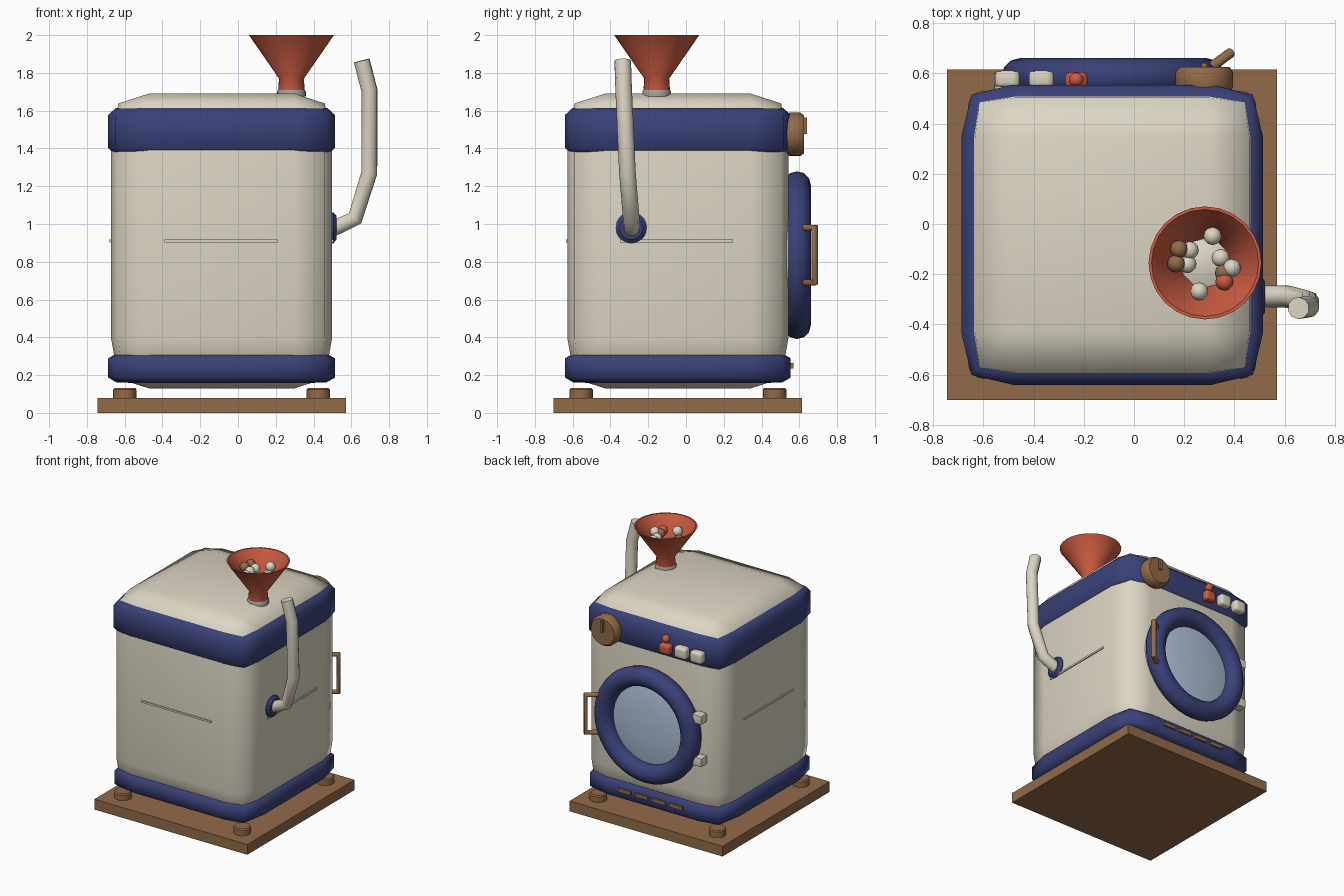
import bpy, bmesh, math
from mathutils import Vector, Matrix

if "Cube" in bpy.data.objects:
    bpy.data.objects.remove(bpy.data.objects["Cube"])

CX, CY = -0.087, -0.043          # centre of the washer body


def mat(name, rgb):
    m = bpy.data.materials.new(name)
    m.diffuse_color = (*rgb, 1)
    m.use_nodes = True
    m.node_tree.nodes["Principled BSDF"].inputs["Base Color"].default_value = m.diffuse_color
    return m


cream = mat("cream", (0.72, 0.67, 0.55))
navy = mat("navy", (0.042, 0.054, 0.19))
brown = mat("brown", (0.29, 0.145, 0.066))
red = mat("red", (0.59, 0.105, 0.053))
glass = mat("pale_blue_glass", (0.43, 0.53, 0.68))
grey = mat("warm_grey", (0.36, 0.34, 0.30))

ROT = {"z": Matrix(), "y": Matrix.Rotation(-math.pi / 2, 4, "X"),
       "x": Matrix.Rotation(math.pi / 2, 4, "Y")}


def finish(name, bm, m, angle=None):
    bmesh.ops.recalc_face_normals(bm, faces=bm.faces)
    me = bpy.data.meshes.new(name)
    bm.to_mesh(me)
    bm.free()
    ob = bpy.data.objects.new(name, me)
    bpy.context.collection.objects.link(ob)
    me.materials.append(m)
    bpy.ops.object.select_all(action="DESELECT")
    ob.select_set(True)
    bpy.context.view_layer.objects.active = ob
    if angle:
        bpy.ops.object.shade_smooth_by_angle(angle=math.radians(angle))
    return ob


def box(name, centre, size, m, bevel=0, angle=None):
    """Unit cube, optionally with rounded edges, then scaled to size."""
    bm = bmesh.new()
    bmesh.ops.create_cube(bm, size=1)
    if bevel:
        bmesh.ops.bevel(bm, geom=bm.edges[:], offset=bevel, segments=2,
                        profile=0.65, affect="EDGES")
    bmesh.ops.scale(bm, vec=size, verts=bm.verts)
    bmesh.ops.translate(bm, vec=centre, verts=bm.verts)
    return finish(name, bm, m, angle)


def lathe(name, centre, profile, m, axis="z", n=24, closed=False):
    """Spin (radius, height) points round an axis."""
    bm = bmesh.new()
    rings = [[bm.verts.new((r * math.cos(2 * math.pi * i / n),
                            r * math.sin(2 * math.pi * i / n), h))
              for i in range(n)] for r, h in profile]
    pairs = list(zip(rings, rings[1:]))
    if closed:
        pairs.append((rings[-1], rings[0]))
    else:
        bm.faces.new(rings[0])
        bm.faces.new(rings[-1])
    for a, b in pairs:
        for i in range(n):
            j = (i + 1) % n
            bm.faces.new((a[i], a[j], b[j], b[i]))
    bm.transform(Matrix.Translation(centre) @ ROT[axis])
    return finish(name, bm, m, 40)


def ball(name, centre, r, m, squash=(1, 1, 1)):
    bm = bmesh.new()
    bmesh.ops.create_uvsphere(bm, u_segments=12, v_segments=8, radius=r)
    bmesh.ops.scale(bm, vec=squash, verts=bm.verts)
    bmesh.ops.translate(bm, vec=centre, verts=bm.verts)
    return finish(name, bm, m, 60)


def tube(name, points, r, m):
    cu = bpy.data.curves.new(name, "CURVE")
    cu.dimensions = "3D"
    cu.bevel_depth, cu.bevel_resolution, cu.use_fill_caps = r, 3, True
    sp = cu.splines.new("POLY")
    sp.points.add(len(points) - 1)
    for p, co in zip(sp.points, points):
        p.co = (*co, 1)
    ob = bpy.data.objects.new(name, cu)
    bpy.context.collection.objects.link(ob)
    cu.materials.append(m)
    bpy.ops.object.select_all(action="DESELECT")
    ob.select_set(True)
    bpy.context.view_layer.objects.active = ob
    bpy.ops.object.convert(target="MESH")
    bpy.ops.object.shade_smooth_by_angle(angle=math.radians(50))


# base board and feet
box("base_board", (CX, CY, 0.04), (1.315, 1.315, 0.08), brown)
for sx in (-1, 1):
    for sy in (-1, 1):
        lathe("foot", (CX + sx * 0.512, CY + sy * 0.512, 0.08),
              [(0.062, 0), (0.062, 0.043), (0.054, 0.052)], brown, n=16)

# body and its two bands
box("body", (CX, CY, 0.91), (1.17, 1.17, 1.56), cream, 0.17, 180)
box("top_band", (CX, CY, 1.49), (1.20, 1.195, 0.265), navy, 0.17, 180)
box("bottom_band", (CX, CY, 0.238), (1.20, 1.195, 0.165), navy, 0.19, 180)

# thin seams on front, left and right
box("front_seam", (-0.09, CY - 0.585, 0.91), (0.60, 0.016, 0.014), cream)
for s in (-1, 1):
    box("side_seam", (CX + s * 0.585, -0.05, 0.91), (0.016, 0.60, 0.014), cream)

# round door at the back
DOOR = (-0.083, 0, 0.835)
ring = [(0.371 + 0.073 * math.cos(a * math.pi / 6),
         0.588 + 0.073 * math.sin(a * math.pi / 6)) for a in range(12)]
lathe("door_ring", DOOR, ring, navy, "y", 40, True)
lathe("door_gasket", DOOR, [(0.425, 0.52), (0.425, 0.556)], glass, "y", 40)
lathe("door_glass", DOOR, [(0.34, 0.54), (0.33, 0.575), (0.25, 0.592),
                           (0.13, 0.602), (0.01, 0.605)], glass, "y", 40)
tube("door_handle", [(0.30, 0.62, 0.98), (0.385, 0.682, 0.98),
                     (0.385, 0.682, 0.69), (0.30, 0.62, 0.69)], 0.02, brown)
for dz in (-0.165, 0.165):
    box("door_hinge", (-0.515, 0.57, 0.835 + dz), (0.085, 0.075, 0.07),
        cream, 0.2, 60)

# control knob with pointer
lathe("knob", (0.28, 0, 1.475), [(0.108, 0.53), (0.115, 0.55), (0.115, 0.605),
                                 (0.10, 0.625)], brown, "y", 24)
box("knob_pointer", (0.28, 0.63, 1.52), (0.022, 0.022, 0.085), brown)

# buttons
for x in (-0.37, -0.505):
    box("cream_button", (x, 0.578, 1.475), (0.098, 0.065, 0.088), cream, 0.25, 180)
box("red_button", (-0.23, 0.575, 1.465), (0.088, 0.06, 0.075), red, 0.25, 180)
ball("red_button_top", (-0.23, 0.575, 1.54), 0.03, red)

# vent slots on the bottom band
for i in range(4):
    box("vent_slot", (CX + (i - 1.5) * 0.147, 0.558, 0.25), (0.11, 0.02, 0.028), brown)

# bent side pipe and flange
lathe("pipe_flange", (0, -0.29, 0.98), [(0.082, 0.48), (0.082, 0.505), (0.062, 0.522)],
      navy, "x", 20)
tube("side_pipe", [(0.48, -0.287, 0.965), (0.62, -0.29, 1.03), (0.695, -0.31, 1.27),
                   (0.695, -0.33, 1.71), (0.655, -0.335, 1.865)], 0.044, cream)

# funnel with its collar and filling
FX, FY = 0.283, -0.155
lathe("funnel_collar", (FX, FY, 0), [(0.076, 1.675), (0.076, 1.70), (0.07, 1.71)], grey)
lathe("funnel", (FX, FY, 0), [(0.072, 1.68), (0.066, 1.77), (0.225, 2.0),
                              (0.213, 2.0), (0.052, 1.772), (0.052, 1.68)],
      red, closed=True)
lathe("funnel_filling", (FX, FY, 0), [(0.085, 1.825), (0.098, 1.84), (0.06, 1.855),
                                      (0.01, 1.86)], cream, n=12)
balls = [(0.313, -0.048, cream), (0.18, -0.10, brown), (0.222, -0.105, cream),
         (0.168, -0.158, brown), (0.213, -0.16, cream), (0.345, -0.135, cream),
         (0.39, -0.175, cream), (0.358, -0.195, brown), (0.36, -0.23, red),
         (0.26, -0.268, cream)]
for x, y, m in balls:
    d = math.hypot(x - FX, y - FY)
    ball("pellet", (x, y, 1.865 + d * 0.5), 0.036, m)
